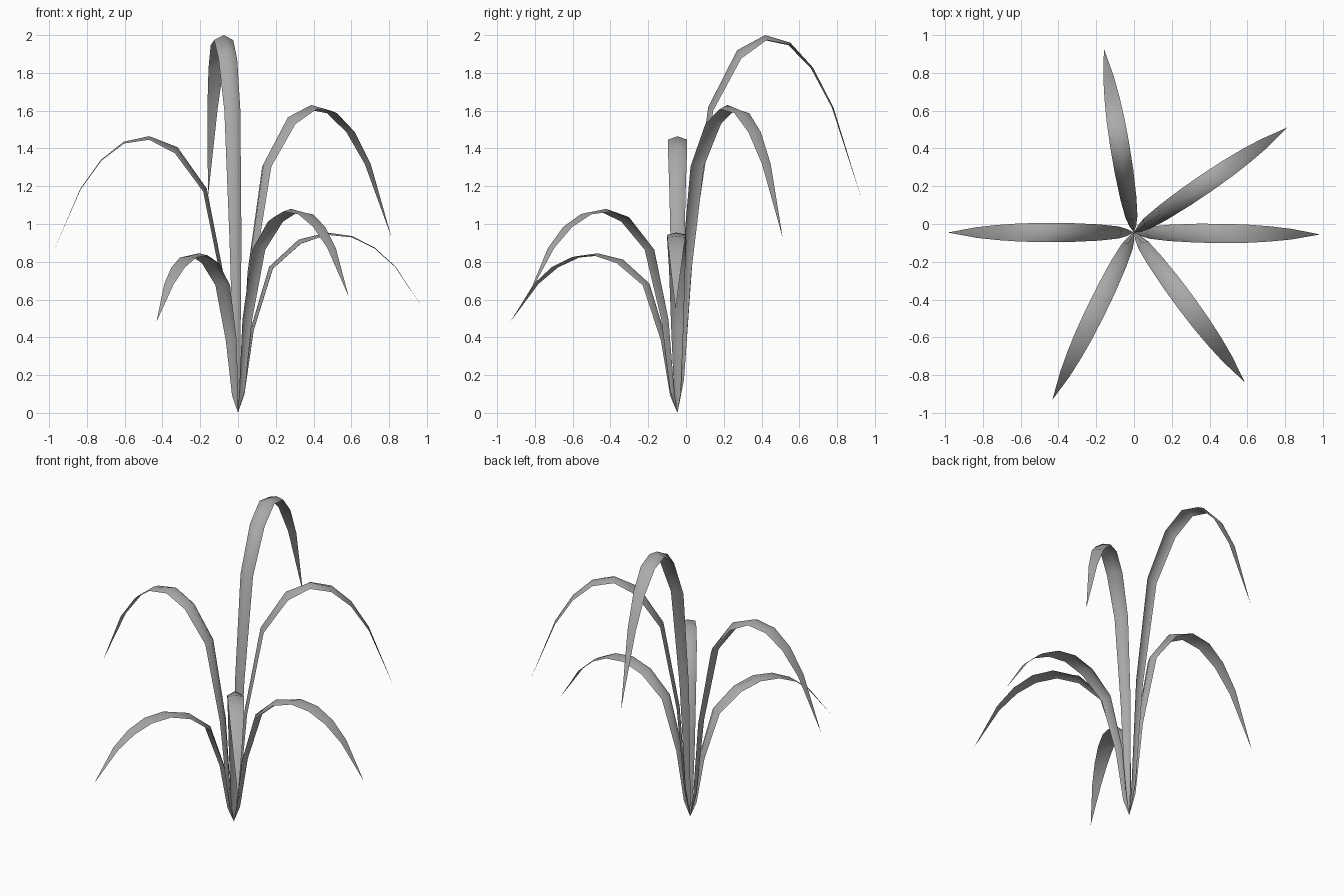
import bpy
import bmesh
from math import cos, sin, hypot, radians

cube = bpy.data.objects.get("Cube")
if cube:
    bpy.data.objects.remove(cube, do_unlink=True)

grey = bpy.data.materials.new("leaf grey")
grey.use_nodes = True
colour = (0.4, 0.4, 0.4, 1)
grey.diffuse_color = colour
grey.node_tree.nodes["Principled BSDF"].inputs["Base Color"].default_value = colour

# Stations along one blade: reach, relative height, half width, fold depth
STATIONS = [
    (0.00, 0.00, 0.0, 0.0),
    (0.025, 0.11, 0.018, 0.01),
    (0.065, 0.46, 0.032, 0.018),
    (0.165, 0.81, 0.043, 0.022),
    (0.32, 0.96, 0.05, 0.026),
    (0.47, 1.00, 0.051, 0.013),
    (0.605, 0.98, 0.048, 0.007),
    (0.725, 0.915, 0.04, 0.004),
    (0.835, 0.81, 0.028, 0.003),
    (0.985, 0.57, 0.0, 0.0),
]
ROOT_Y = -0.045


def blade(name, angle, height):
    """Arching leaf: a folded strip, pointed at both ends."""
    dx, dy = cos(radians(angle)), sin(radians(angle))
    bm = bmesh.new()

    def point(reach, side, z):
        return bm.verts.new((reach * dx - side * dy,
                             ROOT_Y + reach * dy + side * dx, z * height))

    rows = []
    for i, (reach, z, half, fold) in enumerate(STATIONS):
        ridge = point(reach, 0, z)
        if half == 0:
            rows.append([ridge] * 3)
            continue
        # Edges drop below the ridge, square to the arch
        before, after = STATIONS[i - 1], STATIONS[i + 1]
        tr, tz = after[0] - before[0], after[1] - before[1]
        size = hypot(tr, tz)
        er, ez = reach + fold * tz / size, z - fold * tr / size
        rows.append([point(er, half, ez), ridge, point(er, -half, ez)])

    for a, b in zip(rows, rows[1:]):
        for k in range(2):
            corners = dict.fromkeys((a[k], a[k + 1], b[k + 1], b[k]))
            bm.faces.new(list(corners)).smooth = True
    bmesh.ops.recalc_face_normals(bm, faces=bm.faces)
    # Upper side faces the sky
    if sum(f.normal.z * f.calc_area() for f in bm.faces) < 0:
        bmesh.ops.reverse_faces(bm, faces=bm.faces)

    mesh = bpy.data.meshes.new(name)
    bm.to_mesh(mesh)
    bm.free()
    mesh.materials.append(grey)
    bpy.context.collection.objects.link(bpy.data.objects.new(name, mesh))


# Six blades from one root, differing in direction and height
for name, angle, height in (
        ("right_blade", 180, 1.465),
        ("left_blade", -0.6, 0.955),
        ("back_left_blade", 34.4, 1.63),
        ("front_left_blade", -53.5, 1.08),
        ("front_right_blade", 244, 0.845),
        ("back_blade", 99.3, 2.0)):
    blade(name, angle, height)
